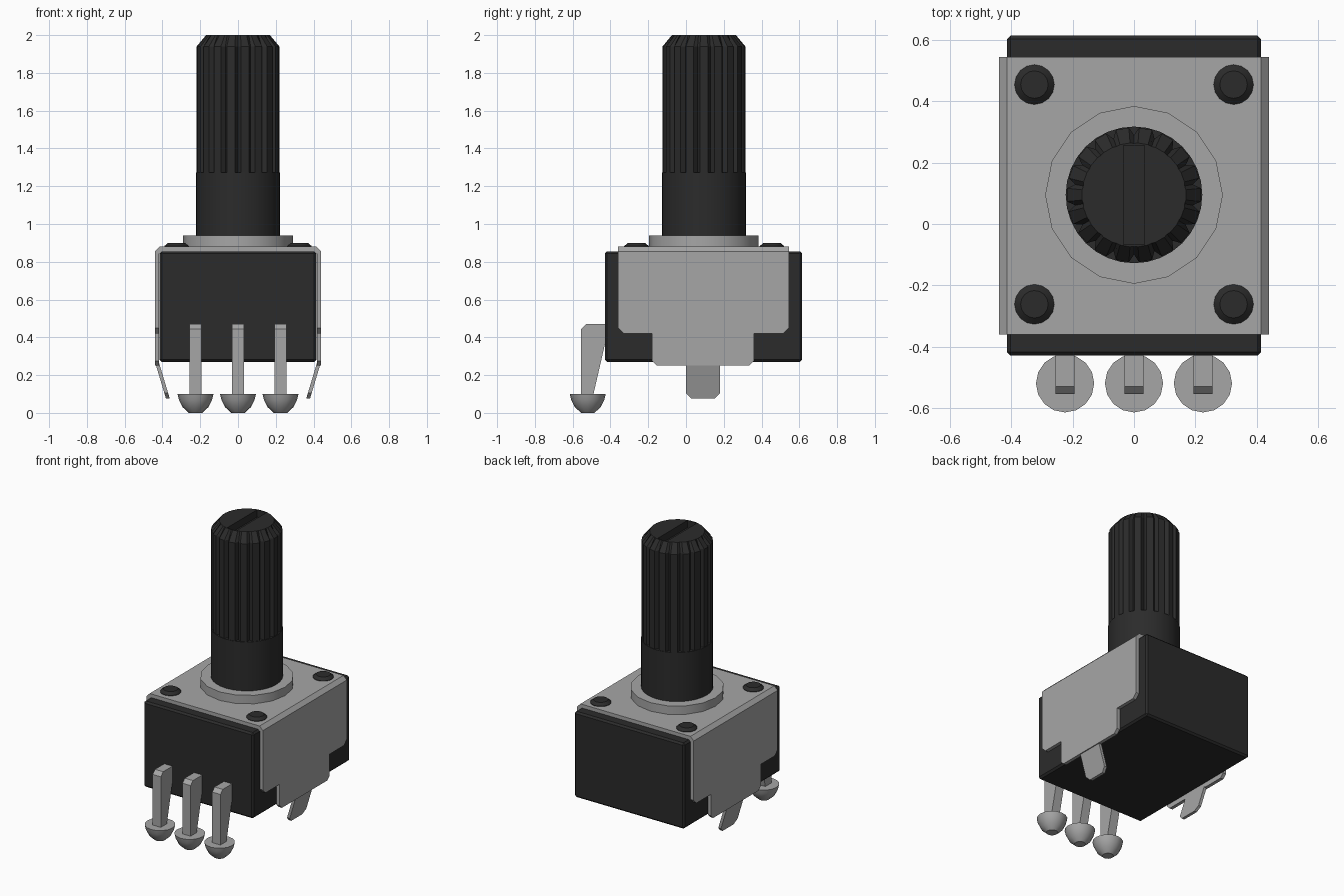
import bpy, bmesh
from math import sin, cos, pi, radians
from mathutils import Matrix

if "Cube" in bpy.data.objects:
    bpy.data.objects.remove(bpy.data.objects["Cube"])


def material(name, value):
    m = bpy.data.materials.new(name)
    m.use_nodes = True
    color = (value, value, value, 1)
    m.diffuse_color = color
    m.node_tree.nodes["Principled BSDF"].inputs["Base Color"].default_value = color
    return m


BLACK = material("black plastic", 0.024)
STEEL = material("grey metal", 0.38)
SHAFT_Y = 0.095


def finish(name, bm, mat, smooth=False):
    bmesh.ops.recalc_face_normals(bm, faces=bm.faces[:])
    mesh = bpy.data.meshes.new(name)
    bm.to_mesh(mesh)
    bm.free()
    mesh.materials.append(mat)
    ob = bpy.data.objects.new(name, mesh)
    bpy.context.collection.objects.link(ob)
    if smooth:
        bpy.ops.object.select_all(action="DESELECT")
        ob.select_set(True)
        bpy.context.view_layer.objects.active = ob
        bpy.ops.object.shade_smooth_by_angle(angle=radians(30))
    return ob


def loft(name, rings, mat, smooth=False):
    """Skin a stack of equal rings and cap both ends."""
    bm = bmesh.new()
    loops = [[bm.verts.new(p) for p in ring] for ring in rings]
    n = len(loops[0])
    for a, b in zip(loops, loops[1:]):
        for i in range(n):
            j = (i + 1) % n
            bm.faces.new((a[i], a[j], b[j], b[i]))
    bm.faces.new(loops[0])
    bm.faces.new(loops[-1])
    return finish(name, bm, mat, smooth)


def lathe(name, x, y, profile, sides, mat):
    rings = [[(x + r * sin(2 * pi * i / sides), y + r * cos(2 * pi * i / sides), z)
              for i in range(sides)] for r, z in profile]
    return loft(name, rings, mat, True)


def box(name, lo, hi, mat, bevel=0):
    bm = bmesh.new()
    size = [b - a for a, b in zip(lo, hi)]
    mid = [(a + b) / 2 for a, b in zip(lo, hi)]
    bmesh.ops.create_cube(bm, size=1, matrix=Matrix.Translation(mid) @ Matrix.Diagonal((*size, 1)))
    if bevel:
        bmesh.ops.bevel(bm, geom=bm.edges[:], offset=bevel, segments=1, affect="EDGES")
    return finish(name, bm, mat)


def plate_x(name, outline, x0, x1, mat):
    """Extrude a (y, z) outline along x."""
    return loft(name, [[(x, y, z) for y, z in outline] for x in (x0, x1)], mat)


# Housing
box("housing", (-0.415, -0.43, 0.27), (0.415, 0.615, 0.855), BLACK, 0.012)

# Folded metal cover
top = [(-0.44, 0.855), (-0.415, 0.88), (0.415, 0.88), (0.44, 0.855), (0.42, 0.845), (-0.42, 0.845)]
loft("cover_top", [[(x, y, z) for x, z in top] for y in (-0.36, 0.545)], STEEL)
skirt = [(-0.36, 0.855), (-0.36, 0.45), (-0.33, 0.42), (-0.18, 0.42), (-0.18, 0.275),
         (-0.155, 0.25), (0.335, 0.25), (0.36, 0.275), (0.36, 0.42), (0.515, 0.42),
         (0.545, 0.45), (0.545, 0.855)]
prong = [(0, 0.265), (0, 0.105), (0.03, 0.075), (0.15, 0.075), (0.18, 0.105), (0.18, 0.265)]
for side, label in ((1, "left"), (-1, "right")):
    plate_x("cover_skirt_" + label, skirt, side * 0.417, side * 0.44, STEEL)
    # Mounting prong leaning inwards
    rings = [[(side * (x - 0.3 * (0.265 - z)), y, z) for y, z in prong] for x in (0.418, 0.438)]
    loft("mounting_prong_" + label, rings, STEEL)

# Rivets
for x in (-0.325, 0.325):
    for y in (-0.262, 0.455):
        lathe("rivet", x, y, [(0.065, 0.87), (0.065, 0.883), (0.045, 0.9)], 16, BLACK)

# Bushing and plain part of the shaft
lathe("bushing", 0, SHAFT_Y, [(0.29, 0.87), (0.29, 0.938)], 16, STEEL)
lathe("shaft_base", 0, SHAFT_Y, [(0.223, 0.93), (0.223, 1.272)], 32, BLACK)

# Splined grip with a chamfered end
TEETH = 18


def spline_ring(outer, root, z):
    ring = []
    for i in range(TEETH):
        for offset, r in ((-0.28, outer), (0.28, outer), (0.5, root)):
            a = 2 * pi * (i + 0.5 + offset) / TEETH
            ring.append((r * sin(a), SHAFT_Y + r * cos(a), z))
    return ring


grip = loft("splined_grip", [spline_ring(0.22, 0.195, 1.265), spline_ring(0.22, 0.195, 1.94),
                             spline_ring(0.17, 0.168, 2.0)], BLACK)

# Screwdriver slot
cutter = box("slot_cutter", (-0.035, SHAFT_Y - 0.162, 1.95), (0.035, SHAFT_Y + 0.162, 2.1), BLACK)
cutter.hide_render = True
cut = grip.modifiers.new("slot", "BOOLEAN")
cut.operation = "DIFFERENCE"
cut.solver = "EXACT"
cut.object = cutter
bpy.ops.object.select_all(action="DESELECT")
bpy.context.view_layer.objects.active = grip
grip.select_set(True)
bpy.ops.object.modifier_apply(modifier="slot")
bpy.data.objects.remove(cutter)

# Terminal pins with solder beads
pin = [(-0.42, 0.47), (-0.53, 0.47), (-0.555, 0.445), (-0.555, 0.09), (-0.492, 0.09),
       (-0.43, 0.36), (-0.42, 0.36)]
bead = [(0.095, 0.1), (0.088, 0.07), (0.068, 0.03), (0.035, 0.0)]
for x in (-0.225, 0, 0.225):
    plate_x("terminal_pin", pin, x - 0.031, x + 0.031, STEEL)
    lathe("solder_bead", x, -0.52, bead, 16, STEEL)
